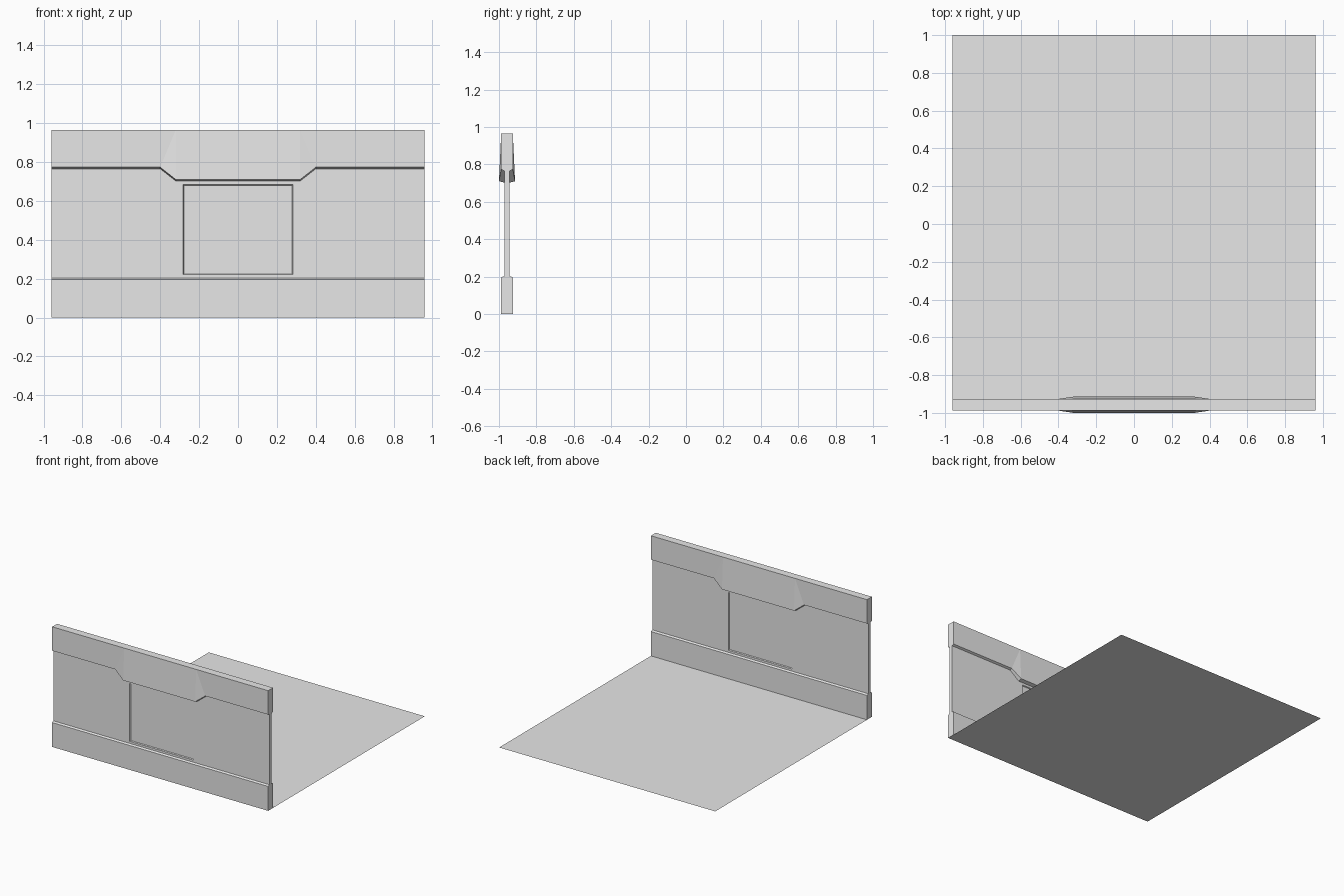
import bpy
import bmesh
from mathutils import Vector

cube = bpy.data.objects.get("Cube")
if cube:
    bpy.data.objects.remove(cube, do_unlink=True)

HALF_WIDTH = 0.96
WALL_Y = -0.957      # middle of the wall thickness
TRIM = 0.031         # half thickness of base and top band
THIN = 0.014         # half thickness of the panel

grey = bpy.data.materials.new("light grey")
grey.use_nodes = True
grey.diffuse_color = (0.8, 0.8, 0.8, 1)
grey.node_tree.nodes["Principled BSDF"].inputs["Base Color"].default_value = (0.8, 0.8, 0.8, 1)


def finish(name, bm):
    bmesh.ops.recalc_face_normals(bm, faces=bm.faces)
    mesh = bpy.data.meshes.new(name)
    bm.to_mesh(mesh)
    bm.free()
    mesh.materials.append(grey)
    obj = bpy.data.objects.new(name, mesh)
    bpy.context.collection.objects.link(obj)
    return obj


def loft(name, sections):
    """Join sections of (x, half thickness, z) points, mirrored front to back."""
    bm = bmesh.new()
    rings = []
    for section in sections:
        points = [(x, WALL_Y - t, z) for x, t, z in section]
        points += [(x, WALL_Y + t, z) for x, t, z in reversed(section)]
        rings.append([bm.verts.new(p) for p in points])
    for a, b in zip(rings, rings[1:]):
        for i in range(len(a)):
            j = (i + 1) % len(a)
            bm.faces.new((a[i], a[j], b[j], b[i]))
    bm.faces.new(rings[0])
    bm.faces.new(rings[-1])
    bmesh.ops.remove_doubles(bm, verts=bm.verts, dist=0.0001)
    return finish(name, bm)


# Floor sheet
bm = bmesh.new()
front = WALL_Y - TRIM
corners = [(-HALF_WIDTH, front), (HALF_WIDTH, front), (HALF_WIDTH, 1), (-HALF_WIDTH, 1)]
bm.faces.new([bm.verts.new((x, y, 0)) for x, y in corners])
finish("floor", bm)

# Wall base with a sloped upper ledge
loft("wall_base", [[(x, TRIM, 0), (x, TRIM, 0.196), (x, THIN, 0.203)]
                   for x in (-HALF_WIDTH, HALF_WIDTH)])


# Top band, swelling out and down in the middle
def band_section(x, top_x, lip, lip_z):
    return [(top_x, TRIM, 0.965), (x, lip, lip_z), (x, THIN, lip_z - 0.008)]


half = [band_section(0.32, 0.32, 0.043, 0.71),
        band_section(0.40, 0.32, TRIM, 0.773),
        band_section(HALF_WIDTH, HALF_WIDTH, TRIM, 0.773)]
mirrored = [[(-x, t, z) for x, t, z in section] for section in reversed(half)]
loft("top_band", mirrored + half)

# Thin panel with a square recess on both sides
bm = bmesh.new()
bmesh.ops.create_cube(bm, size=1)
for v in bm.verts:
    v.co = Vector((v.co.x * 2 * HALF_WIDTH, WALL_Y + v.co.y * 2 * THIN, 0.495 + v.co.z * 0.6))
for co, no in (((-0.283, 0, 0), (1, 0, 0)), ((0.283, 0, 0), (1, 0, 0)),
               ((0, 0, 0.22), (0, 0, 1)), ((0, 0, 0.684), (0, 0, 1))):
    bmesh.ops.bisect_plane(bm, geom=bm.verts[:] + bm.edges[:] + bm.faces[:],
                           plane_co=co, plane_no=no)
bm.normal_update()
middle = [f for f in bm.faces if abs(f.normal.y) > 0.9
          and abs(f.calc_center_median().x) < 0.1
          and 0.3 < f.calc_center_median().z < 0.6]
bmesh.ops.inset_individual(bm, faces=middle, thickness=0.006, depth=-0.008)
finish("wall_panel", bm)
